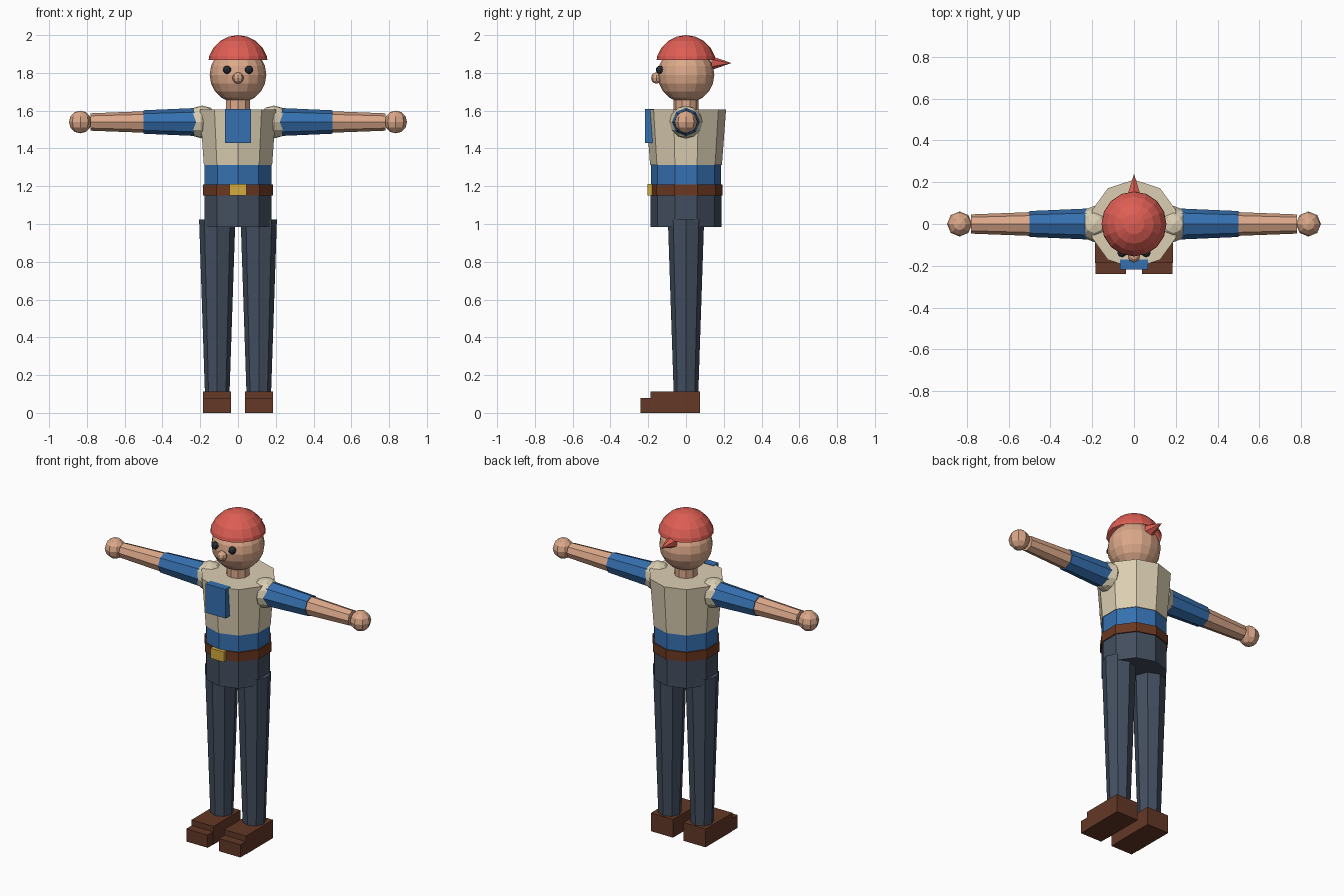
import bpy, bmesh, math
from mathutils import Matrix, Vector

if "Cube" in bpy.data.objects:
    bpy.data.objects.remove(bpy.data.objects["Cube"])


def material(name, srgb):
    m = bpy.data.materials.new(name)
    lin = [((c + 0.055) / 1.055) ** 2.4 for c in srgb]
    m.diffuse_color = (*lin, 1)
    m.use_nodes = True
    m.node_tree.nodes["Principled BSDF"].inputs["Base Color"].default_value = m.diffuse_color
    return m


SKIN = material("skin", (0.86, 0.66, 0.54))
RED = material("red cloth", (0.87, 0.37, 0.33))
CREAM = material("cream vest", (0.86, 0.81, 0.70))
BLUE = material("blue shirt", (0.21, 0.44, 0.69))
NAVY = material("slate trousers", (0.26, 0.305, 0.37))
SHOE = material("brown shoe", (0.39, 0.22, 0.15))
BELT = material("brown belt", (0.42, 0.22, 0.13))
GOLD = material("gold", (0.83, 0.67, 0.24))
DARK = material("dark eye", (0.16, 0.18, 0.22))


def finish(bm, name, mat):
    bmesh.ops.recalc_face_normals(bm, faces=bm.faces)
    me = bpy.data.meshes.new(name)
    bm.to_mesh(me)
    bm.free()
    me.materials.append(mat)
    ob = bpy.data.objects.new(name, me)
    bpy.context.collection.objects.link(ob)
    return ob


def taper(name, mat, start, end, r1, r2, sides):
    """Tapered prism from start to end."""
    a, b = Vector(start), Vector(end)
    d = b - a
    rot = Matrix() if d.x == d.y == 0 else d.to_track_quat('Z', 'Y').to_matrix().to_4x4()
    bm = bmesh.new()
    bmesh.ops.create_cone(bm, cap_ends=True, segments=sides, radius1=r1, radius2=r2,
                          depth=d.length, matrix=Matrix.Translation((a + b) / 2) @ rot)
    return finish(bm, name, mat)


def ball(name, mat, centre, r, seg, rings):
    bm = bmesh.new()
    bmesh.ops.create_uvsphere(bm, u_segments=seg, v_segments=rings, radius=r,
                              matrix=Matrix.Translation(centre))
    return finish(bm, name, mat)


def box(name, mat, lo, hi):
    lo, hi = Vector(lo), Vector(hi)
    bm = bmesh.new()
    bmesh.ops.create_cube(bm, size=1, matrix=Matrix.Translation((lo + hi) / 2)
                          @ Matrix.Diagonal((*(hi - lo), 1)))
    return finish(bm, name, mat)


# Torso, stacked ten-sided sections
taper("hips", NAVY, (0, 0, 0.985), (0, 0, 1.155), 0.187, 0.187, 10)
taper("belt", BELT, (0, 0, 1.152), (0, 0, 1.21), 0.194, 0.194, 10)
taper("shirt", BLUE, (0, 0, 1.205), (0, 0, 1.315), 0.186, 0.186, 10)
taper("vest", CREAM, (0, 0, 1.312), (0, 0, 1.605), 0.19, 0.212, 10)
box("chest_panel", BLUE, (-0.068, -0.217, 1.43), (0.068, -0.17, 1.608))
box("buckle", GOLD, (-0.046, -0.203, 1.15), (0.046, -0.18, 1.212))

# Head and face
taper("neck", SKIN, (0, 0, 1.59), (0, 0, 1.68), 0.066, 0.066, 10)
ball("head", SKIN, (0, 0, 1.79), 0.15, 16, 10)
ball("nose", SKIN, (0, -0.155, 1.773), 0.03, 8, 6)

# Cap: upper part of a sphere, open underneath
bm = bmesh.new()
bmesh.ops.create_uvsphere(bm, u_segments=16, v_segments=10, radius=0.16,
                          matrix=Matrix.Translation((0, 0, 1.84)))
bmesh.ops.bisect_plane(bm, geom=bm.verts[:] + bm.edges[:] + bm.faces[:], dist=1e-5,
                       plane_co=(0, 0, 1.868), plane_no=(0, 0, -1), clear_outer=True)
# Merge the thin lowest band left by the cut
finish(bm, "bandana", RED)
taper("bandana_knot", RED, (0, 0.135, 1.852), (0, 0.24, 1.852), 0.037, 0.0, 6)

# Limbs and other paired parts
for side, s in (("left", -1), ("right", 1)):
    ball(side + "_eye", DARK, (s * 0.058, -0.138, 1.816), 0.022, 8, 6)
    ball(side + "_shoulder", CREAM, (s * 0.19, 0, 1.54), 0.087, 8, 6)
    taper(side + "_sleeve", BLUE, (s * 0.2, 0, 1.54), (s * 0.5, 0, 1.54), 0.075, 0.062, 8)
    taper(side + "_forearm", SKIN, (s * 0.49, 0, 1.54), (s * 0.78, 0, 1.54), 0.057, 0.046, 8)
    ball(side + "_hand", SKIN, (s * 0.835, 0, 1.54), 0.06, 8, 6)
    taper(side + "_leg", NAVY, (s * 0.11, 0, 0.1), (s * 0.11, 0, 1.025), 0.065, 0.096, 8)
    x1, x2 = sorted((s * 0.036, s * 0.186))
    box(side + "_shoe", SHOE, (x1, -0.187, 0), (x2, 0.075, 0.112))
    box(side + "_toe", SHOE, (x1 + 0.002, -0.24, 0), (x2 - 0.002, -0.18, 0.078))
